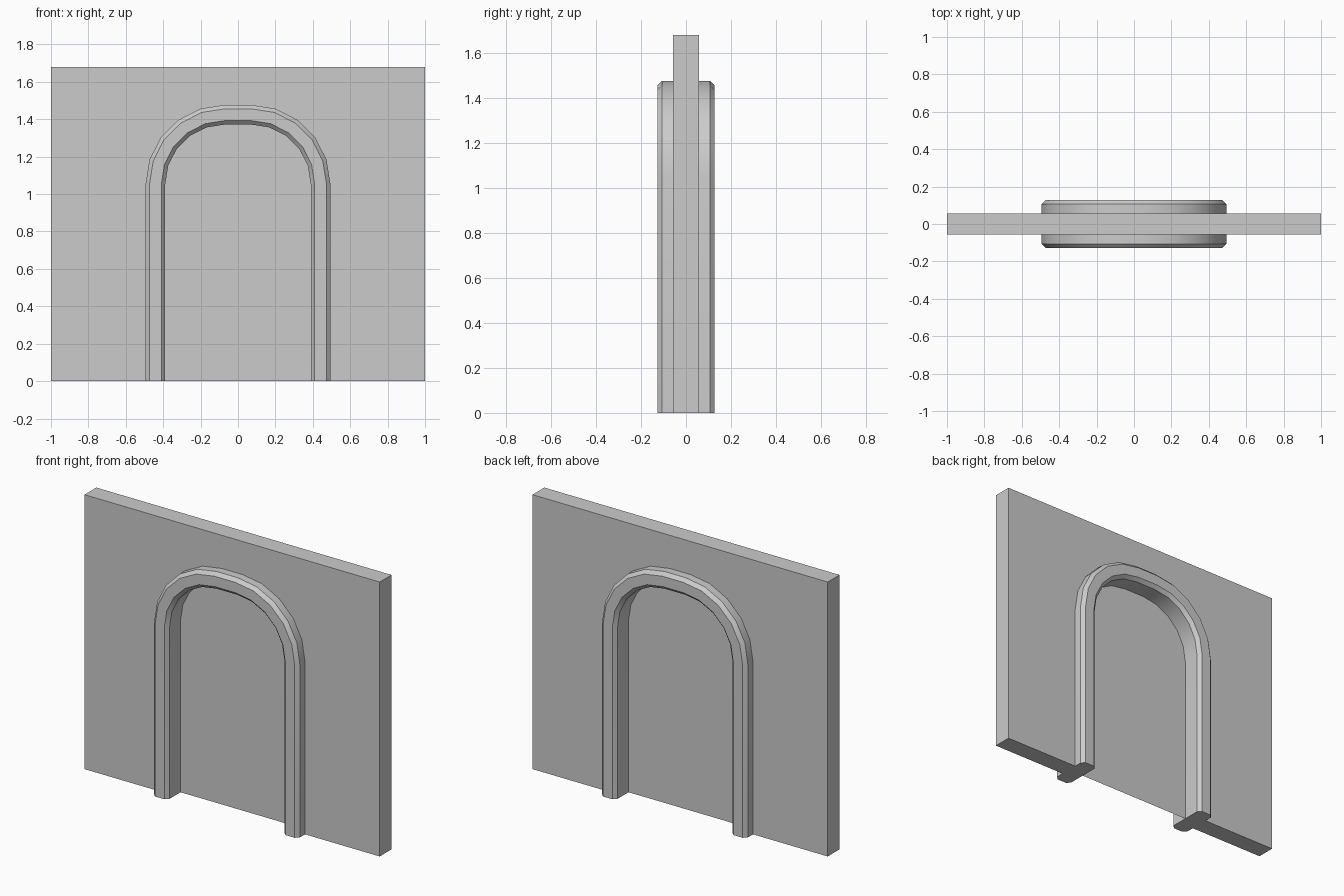
import bpy, bmesh, math

if "Cube" in bpy.data.objects:
    bpy.data.objects.remove(bpy.data.objects["Cube"])

CX, SPRING, SEGS = 0.07, 1.053, 5      # corner centre of the arch and facets per corner
R_IN, R_OUT = 0.319, 0.424             # inner and outer corner radii
R_MID = (R_IN + R_OUT) / 2
WALL_H, WALL_Y, FRAME_Y, CHAMFER = 1.68, 0.057, 0.127, 0.021


def arch(r):
    """Arch outline (x, z) from the right foot over the top to the left foot."""
    half = [(CX + r, 0.0)]
    for i in range(SEGS + 1):
        a = math.pi / 2 * i / SEGS
        half.append((CX + r * math.cos(a), SPRING + r * math.sin(a)))
    return half + [(-x, z) for x, z in reversed(half)]


def make_object(name, bm):
    bmesh.ops.recalc_face_normals(bm, faces=bm.faces)
    mesh = bpy.data.meshes.new(name)
    bm.to_mesh(mesh)
    bm.free()
    ob = bpy.data.objects.new(name, mesh)
    bpy.context.collection.objects.link(ob)
    return ob


def flat_shape(name, outline, y, depth=0.0):
    bm = bmesh.new()
    face = bm.faces.new([bm.verts.new((x, y, z)) for x, z in outline])
    if depth:
        ext = bmesh.ops.extrude_face_region(bm, geom=[face], use_keep_orig=True)
        verts = [v for v in ext["geom"] if isinstance(v, bmesh.types.BMVert)]
        bmesh.ops.translate(bm, vec=(0, depth, 0), verts=verts)
    return make_object(name, bm)


# Wall with the doorway notched out
flat_shape("wall",
           [(1, 0), (1, WALL_H), (-1, WALL_H), (-1, 0)] + arch(R_MID)[::-1],
           -WALL_Y, 2 * WALL_Y)

# Thin panel filling the doorway
flat_shape("door_panel", arch(R_MID), 0.0)

# Chamfered frame: octagonal section swept along the arch
c, d = CHAMFER, FRAME_Y
section = [(R_IN, -d + c), (R_IN + c, -d), (R_OUT - c, -d), (R_OUT, -d + c),
           (R_OUT, d - c), (R_OUT - c, d), (R_IN + c, d), (R_IN, d - c)]
bm = bmesh.new()
rails = [[bm.verts.new((x, y, z)) for x, z in arch(r)] for r, y in section]
n = len(rails)
for k in range(n):
    a, b = rails[k], rails[(k + 1) % n]
    for i in range(len(a) - 1):
        bm.faces.new((a[i], a[i + 1], b[i + 1], b[i]))
for end in (0, -1):
    bm.faces.new([rail[end] for rail in rails])
frame = make_object("arch_frame", bm)

# Smooth along the curve, crisp chamfers
bpy.context.view_layer.objects.active = frame
frame.select_set(True)
bpy.ops.object.shade_smooth_by_angle(angle=math.radians(30))
